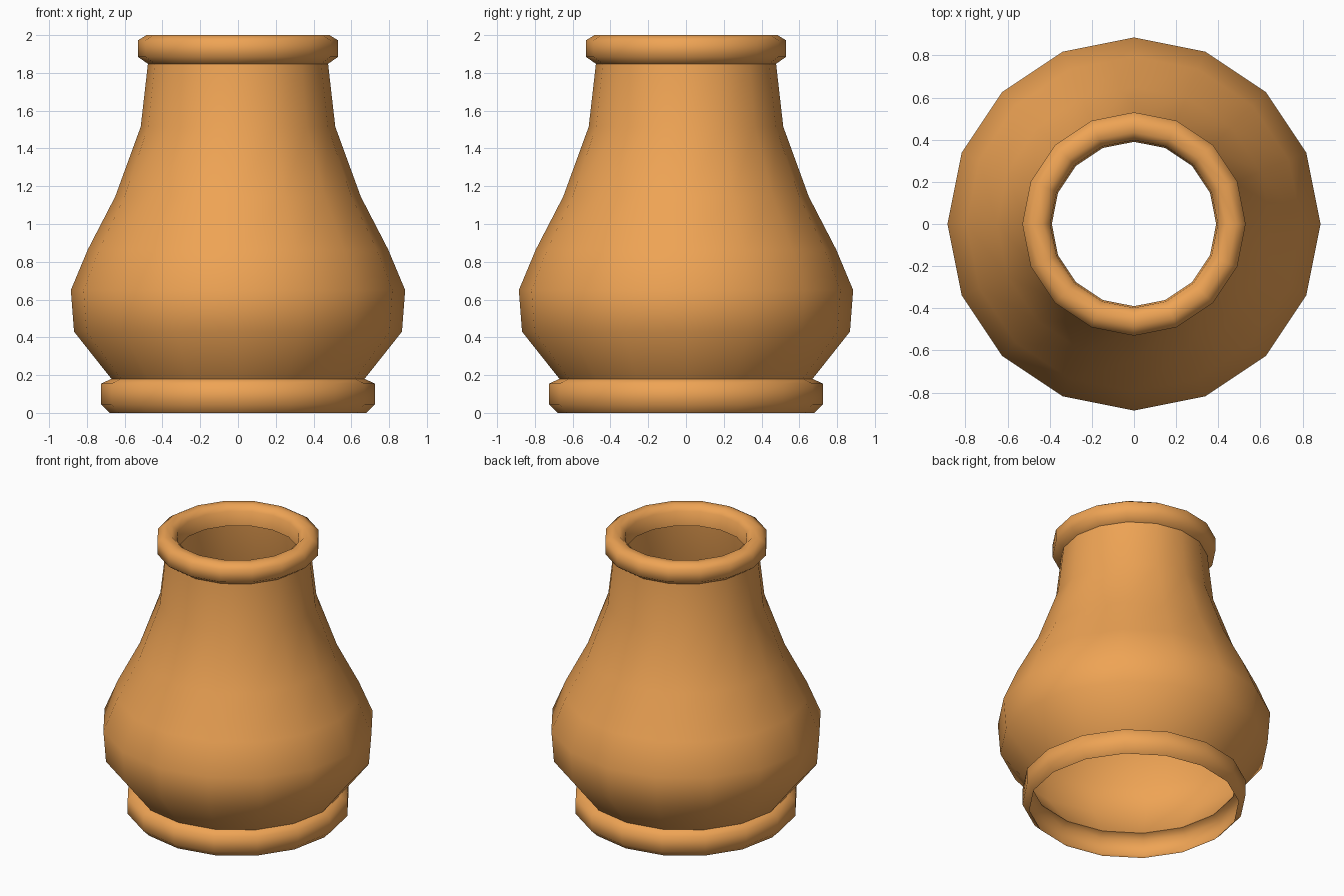
import bpy, bmesh, math

if "Cube" in bpy.data.objects:
    bpy.data.objects.remove(bpy.data.objects["Cube"])

SIDES = 16

clay = bpy.data.materials.new("orange_clay")
clay.diffuse_color = (0.86, 0.37, 0.09, 1)
clay.use_nodes = True
clay.node_tree.nodes["Principled BSDF"].inputs["Base Color"].default_value = clay.diffuse_color


def lathe(name, profile):
    """Spin an open (radius, height) profile into a smooth 16-sided shell."""
    bm = bmesh.new()
    rings = []
    for r, z in profile:
        rings.append([bm.verts.new((r * math.cos(math.tau * i / SIDES),
                                    r * math.sin(math.tau * i / SIDES), z))
                      for i in range(SIDES)])
    for low, high in zip(rings, rings[1:]):
        for i in range(SIDES):
            j = (i + 1) % SIDES
            face = bm.faces.new((low[i], low[j], high[j], high[i]))
            face.smooth = True
    mesh = bpy.data.meshes.new(name)
    bm.to_mesh(mesh)
    bm.free()
    mesh.materials.append(clay)
    obj = bpy.data.objects.new(name, mesh)
    bpy.context.collection.objects.link(obj)
    return obj


# Rounded band around the open foot
lathe("foot_ring", [(0.68, 0), (0.725, 0.045), (0.725, 0.155), (0.67, 0.18)])

# Pear-shaped wall, open at both ends
lathe("body", [(0.67, 0.18), (0.868, 0.43), (0.885, 0.65), (0.795, 0.865),
               (0.65, 1.145), (0.515, 1.515), (0.477, 1.848)])

# Rolled lip that folds over into the mouth
lathe("rim", [(0.477, 1.848), (0.53, 1.885), (0.53, 1.972), (0.485, 2.0),
              (0.435, 2.0), (0.398, 1.965), (0.39, 1.865)])
